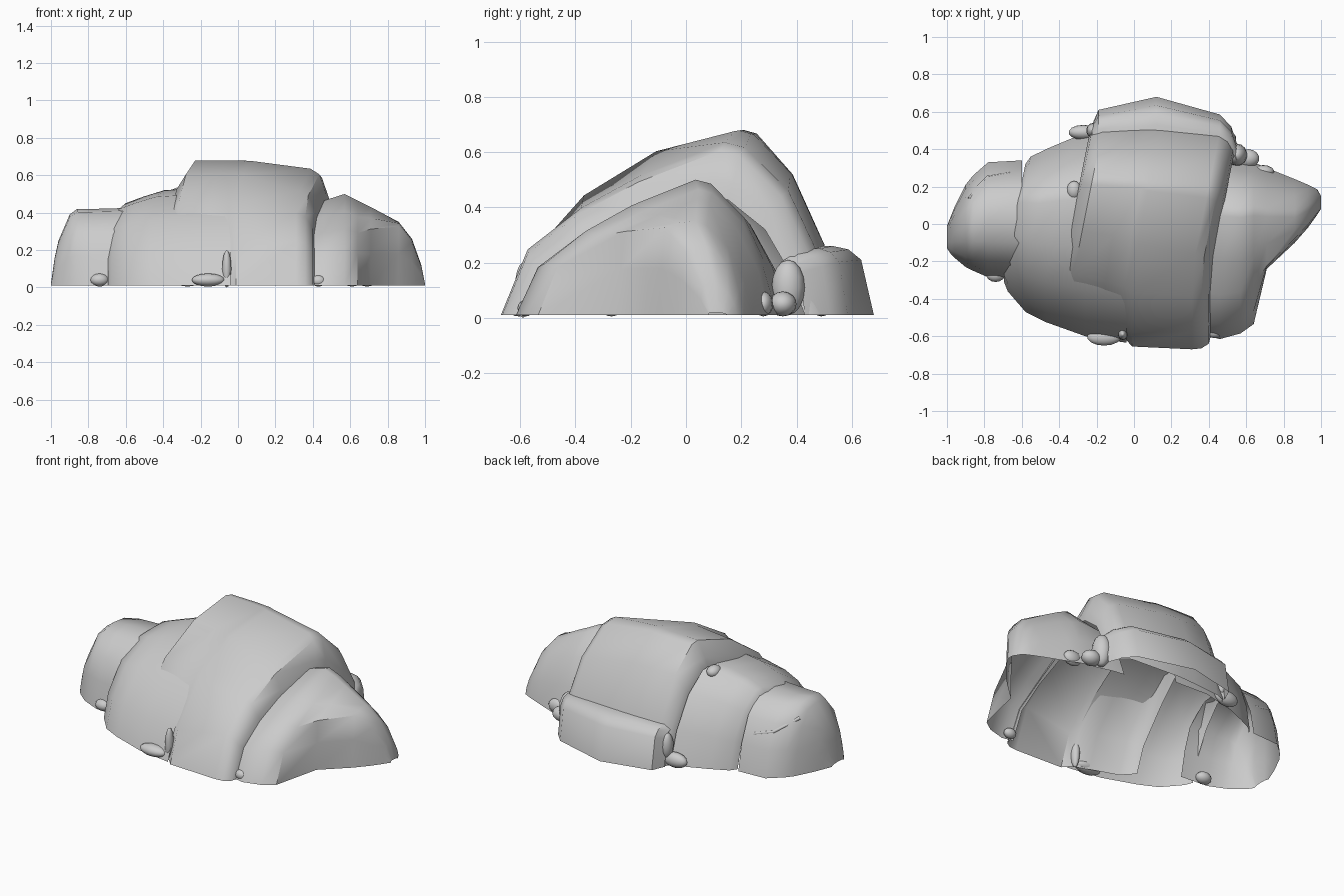
import bpy, math

cube = bpy.data.objects.get("Cube")
if cube:
    bpy.data.objects.remove(cube, do_unlink=True)

stone = bpy.data.materials.new("grey stone")
stone.use_nodes = True
grey = (0.6, 0.6, 0.6, 1)
stone.diffuse_color = grey
for node in stone.node_tree.nodes:
    if node.type == 'BSDF_PRINCIPLED':
        node.inputs["Base Color"].default_value = grey
        node.inputs["Roughness"].default_value = 0.8


def finish(obj, angle=40):
    """Give the stone material and smooth shading with kept edges."""
    obj.data.materials.append(stone)
    bpy.ops.object.select_all(action='DESELECT')
    obj.select_set(True)
    bpy.context.view_layer.objects.active = obj
    bpy.ops.object.shade_smooth_by_angle(angle=math.radians(angle))


# Arches from front ground to back ground: (share of depth, share of height)
ARCH = [(0, 0), (.06, .29), (.235, .65), (.45, .89), (.685, 1),
        (.73, .98), (.85, .76), (.95, .38), (1, 0)]
# Straighter front slope for the left flank
FLANK = [(0, 0), (.08, .38), (.24, .62), (.42, .81), (.67, 1),
         (.73, .97), (.86, .72), (.94, .39), (1, 0)]
# Fuller front for the middle slab
FULL = [(0, 0), (.06, .33), (.22, .69), (.42, .93), (.66, 1),
        (.72, .98), (.85, .76), (.95, .38), (1, 0)]
# Boxy crown for the end lump
LUMP = [(0, 0), (.05, .39), (.12, .7), (.31, .96), (.5, 1),
        (.7, .97), (.85, .75), (.95, .39), (1, 0)]
# Upright front with a sloping roof, for the root and the tip of the nose
ROOT = [(0, 0), (.01, .4), (.03, .72), (.25, .86), (.52, 1),
        (.6, .97), (.78, .75), (.93, .38), (1, 0)]
TIP = [(0, 0), (.03, .5), (.07, .93), (.2, .98), (.4, 1),
       (.52, .95), (.74, .72), (.92, .36), (1, 0)]
# Low step: flat top, rounded brow, steep back
STEP = [(0, 1), (.35, 1), (.6, .95), (.8, .8), (1, 0)]


def shell(name, sections, lean=0.0):
    """Loft an open shell through sections (x, front, back, height, profile)."""
    verts, faces = [], []
    n = len(sections[0][-1])
    for x, front, back, height, profile in sections:
        for t, h in profile:
            y = front + (back - front) * t
            verts.append((x + lean * max(y, -.25), y, 0.01 + (height - 0.01) * h))
    for i in range(len(sections) - 1):
        for j in range(n - 1):
            a = i * n + j
            faces.append((a, a + n, a + n + 1, a + 1))
    mesh = bpy.data.meshes.new(name)
    mesh.from_pydata(verts, [], faces)
    obj = bpy.data.objects.new(name, mesh)
    bpy.context.collection.objects.link(obj)
    finish(obj)


# Low lump at the right end
shell("end_lump", [
    (-1, -.13, -.01, .02, LUMP), (-.98, -.16, .04, .16, LUMP),
    (-.96, -.18, .09, .25, LUMP), (-.9, -.23, .21, .39, LUMP),
    (-.86, -.25, .26, .42, LUMP), (-.78, -.285, .33, .42, LUMP),
    (-.6, -.3, .34, .425, LUMP)])

# Middle slab, leaning with the main slab
shell("middle_slab", [
    (-.645, -.31, .32, .42, FULL), (-.625, -.36, .36, .45, FULL),
    (-.53, -.47, .41, .485, FULL), (-.42, -.525, .46, .52, FULL),
    (-.21, -.6, .51, .535, FULL), (.01, -.635, .5, .55, FULL)], lean=.2)

# Tall main slab: steps up at the back, with a fold low on its front
shell("main_slab", [
    (-.335, -.43, .49, .53, ARCH), (-.325, -.45, .52, .59, ARCH),
    (-.27, -.51, .54, .68, ARCH), (-.1, -.57, .555, .68, ARCH),
    (0, -.61, .56, .678, ARCH), (.04, -.655, .56, .676, ARCH),
    (.36, -.67, .54, .635, FLANK), (.41, -.665, .51, .605, FLANK),
    (.45, -.64, .47, .5, FLANK), (.46, -.6, .43, .44, FLANK)], lean=.2)

# Wedge at the left end: broad shoulder, then a narrow sloping nose
shell("wedge_slab", [
    (.39, -.6, .38, .44, FLANK), (.46, -.615, .37, .465, FLANK),
    (.57, -.585, .34, .5, FLANK), (.64, -.535, .33, .465, FLANK),
    (.71, -.24, .3, .43, ROOT), (.86, -.1, .24, .35, TIP),
    (.93, -.02, .21, .26, TIP), (.98, .05, .185, .12, TIP),
    (1, .08, .15, .02, TIP)])

# Step along the back
shell("back_step", [
    (-.225, .45, .53, .22, STEP), (-.19, .45, .61, .25, STEP),
    (.12, .45, .68, .26, STEP), (.46, .43, .585, .25, STEP),
    (.52, .39, .52, .23, STEP), (.55, .34, .43, .2, STEP)])

# Thin raised ledge on the end lump
curve = bpy.data.curves.new("lump_ledge", 'CURVE')
curve.dimensions = '3D'
curve.bevel_depth = .01
path = [(-.66, .27, .235), (-.78, .25, .27), (-.83, .2, .305), (-.88, .135, .34)]
spline = curve.splines.new('POLY')
spline.points.add(len(path) - 1)
for point, co in zip(spline.points, path):
    point.co = (*co, 1)
ledge = bpy.data.objects.new("lump_ledge", curve)
bpy.context.collection.objects.link(ledge)
curve.materials.append(stone)


def pebble(name, place, size):
    """Small rounded stone filling a seam."""
    bpy.ops.mesh.primitive_uv_sphere_add(segments=14, ring_count=8, location=place)
    obj = bpy.context.object
    obj.name = name
    obj.scale = size
    finish(obj, 80)


# Rubble in the seams at the ground, and one chip up on the back seam
for name, place, size in [
        ("front_right_pebble", (-.74, -.27, .04), (.05, .04, .035)),
        ("front_pebble", (-.16, -.605, .04), (.09, .045, .035)),
        ("front_seam_stone", (-.06, -.59, .1), (.025, .03, .1)),
        ("front_left_pebble", (.43, -.58, .035), (.04, .03, .03)),
        ("back_left_stone", (.55, .37, .11), (.055, .06, .1)),
        ("back_left_pebble", (.69, .28, .05), (.06, .035, .045)),
        ("back_left_chip", (.61, .35, .05), (.06, .05, .045)),
        ("back_right_stone", (-.27, .49, .05), (.08, .04, .045)),
        ("back_right_chip", (-.22, .5, .13), (.035, .04, .08)),
        ("seam_chip", (-.32, .18, .5), (.04, .05, .035))]:
    pebble(name, place, size)
